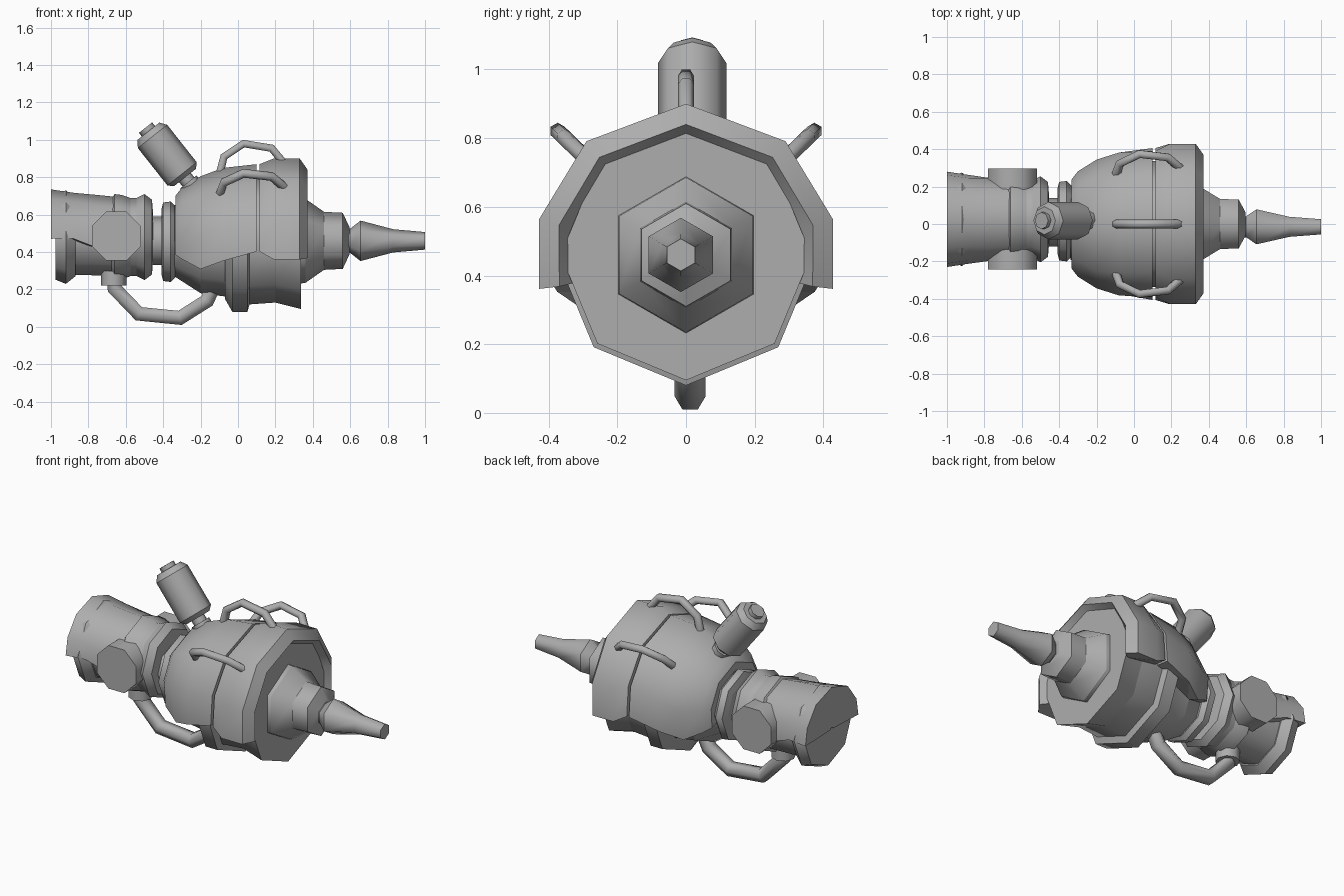
import bpy, bmesh, math
from mathutils import Vector, Matrix

if "Cube" in bpy.data.objects:
    bpy.data.objects.remove(bpy.data.objects["Cube"])

grey = bpy.data.materials.new("grey metal")
grey.diffuse_color = (0.42, 0.42, 0.42, 1)
grey.use_nodes = True
grey.node_tree.nodes["Principled BSDF"].inputs["Base Color"].default_value = grey.diffuse_color


def finish(bm, name):
    bmesh.ops.recalc_face_normals(bm, faces=bm.faces)
    me = bpy.data.meshes.new(name)
    bm.to_mesh(me)
    bm.free()
    me.materials.append(grey)
    ob = bpy.data.objects.new(name, me)
    bpy.context.collection.objects.link(ob)
    return ob


def sharpen(bm, ring_edges, limit):
    """Smooth round the axis, crisp where the profile bends."""
    bm.normal_update()
    for f in bm.faces:
        f.smooth = len(f.verts) == 4
    for e in ring_edges:
        if len(e.link_faces) == 2 and e.calc_face_angle(0) > limit:
            e.smooth = False


def lathe(name, profile, sides, origin, axis=(1, 0, 0), roll=0.0):
    """Closed solid turned round an axis from (distance, radius) pairs."""
    bm = bmesh.new()
    mat = Matrix.Translation(origin) @ Vector(axis).to_track_quat('Z', 'Y').to_matrix().to_4x4()
    rings = []
    for t, r in profile:
        ring = []
        for i in range(sides):
            a = math.tau * i / sides + roll
            ring.append(bm.verts.new(mat @ Vector((r * math.sin(a), r * math.cos(a), t))))
        rings.append(ring)
    for p, q in zip(rings, rings[1:]):
        for i in range(sides):
            j = (i + 1) % sides
            bm.faces.new((p[i], p[j], q[j], q[i]))
    bm.faces.new(rings[0])
    bm.faces.new(rings[-1])
    bmesh.ops.recalc_face_normals(bm, faces=bm.faces)
    loops = [bm.edges.get((r[i], r[(i + 1) % sides])) for r in rings for i in range(sides)]
    sharpen(bm, loops, 0.4)
    return finish(bm, name)


def cowl(name, profile, yc, zc):
    """Arched cover over the top: closed loop of (x, radius, end angle)."""
    bm = bmesh.new()
    cols = []
    for k in (-1, -0.74, -0.4, 0, 0.4, 0.74, 1):
        cols.append([bm.verts.new((x, yc + r * math.sin(math.radians(end) * k),
                                   zc + r * math.cos(math.radians(end) * k)))
                     for x, r, end in profile])
    n = len(profile)
    for p, q in zip(cols, cols[1:]):
        for i in range(n):
            j = (i + 1) % n
            bm.faces.new((p[i], p[j], q[j], q[i]))
    caps = [bm.faces.new(cols[0]), bm.faces.new(cols[-1])]
    bmesh.ops.recalc_face_normals(bm, faces=bm.faces)
    loops = [bm.edges.get((p[i], q[i])) for p, q in zip(cols, cols[1:]) for i in range(n)]
    sharpen(bm, loops, 0.4)
    for f in caps:
        f.smooth = False
        for e in f.edges:
            e.smooth = False
    bmesh.ops.triangulate(bm, faces=caps)
    return finish(bm, name)


def tube(name, points, radius):
    """Bent pipe through the points."""
    cu = bpy.data.curves.new(name, 'CURVE')
    cu.dimensions = '3D'
    cu.bevel_depth = radius
    cu.bevel_resolution = 1
    cu.use_fill_caps = True
    sp = cu.splines.new('POLY')
    sp.points.add(len(points) - 1)
    for p, co in zip(sp.points, points):
        p.co = (*co, 1)
    cu.materials.append(grey)
    ob = bpy.data.objects.new(name, cu)
    bpy.context.collection.objects.link(ob)
    bpy.ops.object.select_all(action='DESELECT')
    ob.select_set(True)
    bpy.context.view_layer.objects.active = ob
    bpy.ops.object.convert(target='MESH')
    return bpy.context.view_layer.objects.active


MID = (0, 0, 0.46)
REAR = (0, 0.025, 0.48)

# Main barrel and the raised band round it
lathe("main_barrel", [(-0.34, 0.19), (-0.2, 0.28), (-0.05, 0.3), (0.06, 0.34),
                      (0.2, 0.33), (0.335, 0.355)], 8, MID)
lathe("barrel_band", [(-0.07, 0.31), (-0.03, 0.38), (0.05, 0.38), (0.065, 0.33)], 8, MID)

# Armour covers over the barrel
cowl("rear_cover", [(-0.335, 0.24, 108), (-0.3, 0.285, 110), (-0.2, 0.345, 116),
                    (-0.08, 0.39, 106), (0.1, 0.41, 98),
                    (0.1, 0.32, 98), (-0.2, 0.25, 116), (-0.335, 0.17, 108)], 0, 0.46)
cowl("front_cover", [(0.115, 0.41, 98), (0.19, 0.44, 103), (0.33, 0.44, 103),
                     (0.372, 0.38, 104), (0.32, 0.34, 104), (0.115, 0.32, 98)], 0, 0.46)

# Flared lower lip under the front cover
lathe("front_lip", [(0.2, 0.33), (0.32, 0.36), (0.338, 0.365), (0.338, 0.35)], 8, MID)

# Stepped nose and tapered muzzle
lathe("nose_collar", [(0.32, 0.23), (0.36, 0.225), (0.46, 0.155), (0.56, 0.15),
                      (0.595, 0.075)], 6, MID)
lathe("muzzle", [(0.58, 0.065), (0.6, 0.065), (0.655, 0.108), (0.83, 0.062), (1.0, 0.047)],
      6, (0, -0.015, 0.46))

# Neck and rings joining the barrel to the rear housing
lathe("neck", [(-0.5, 0.13), (-0.3, 0.13)], 8, (0, 0.01, 0.46))
lathe("neck_ring", [(-0.41, 0.17), (-0.4, 0.21), (-0.36, 0.215), (-0.335, 0.19)],
      8, (0, 0.015, 0.455))
lathe("rear_ring", [(-0.56, 0.2), (-0.5, 0.23), (-0.46, 0.2), (-0.455, 0.14)], 8, REAR)
lathe("middle_ring", [(-0.68, 0.2), (-0.66, 0.23), (-0.62, 0.225), (-0.55, 0.2)], 8, REAR)

# Rear housing with its cover and lower collar
lathe("rear_housing", [(-0.975, 0.2), (-0.5, 0.21)], 8, REAR)
cowl("rear_housing_cover", [(-1.0, 0.255, 92), (-0.88, 0.237, 92), (-0.76, 0.226, 104),
                            (-0.65, 0.215, 106), (-0.65, 0.12, 106), (-1.0, 0.01, 92)],
     REAR[1], REAR[2])
lathe("rear_collar", [(-0.975, 0.228), (-0.92, 0.25), (-0.87, 0.21)], 8, REAR)

# Side drums
lathe("side_drums", [(-0.27, 0.142), (0.27, 0.142)], 8, (-0.65, 0.028, 0.485),
      (0, 1, 0), math.pi / 8)

# Tilted canister with a stem and cap
lathe("canister", [(-0.08, 0.04), (-0.03, 0.04), (-0.03, 0.055), (0.0, 0.055), (0.0, 0.04),
                   (0.03, 0.04), (0.03, 0.075), (0.055, 0.1), (0.31, 0.1),
                   (0.345, 0.075), (0.345, 0.045), (0.37, 0.045)],
      8, (-0.265, 0.018, 0.775), (-0.62, 0, 0.785))

# Three grab handles fanned round the top of the barrel
bar = [(-0.095, 0.37), (-0.075, 0.45), (0.03, 0.52), (0.18, 0.495), (0.25, 0.41)]
for label, deg in (("left", -46), ("top", 0), ("right", 46)):
    s, c = math.sin(math.radians(deg)), math.cos(math.radians(deg))
    tube(label + "_handle", [(x, r * s, 0.46 + r * c) for x, r in bar], 0.024)

# Feed pipe underneath and its socket
tube("feed_pipe", [(x, 0.012, z) for x, z in
                   ((-0.665, 0.3), (-0.66, 0.205), (-0.53, 0.07), (-0.31, 0.048),
                    (-0.165, 0.14), (-0.13, 0.22))], 0.045)
lathe("pipe_socket", [(0, 0.068), (0.08, 0.068)], 8, (-0.665, 0.012, 0.22), (0, 0, 1))
